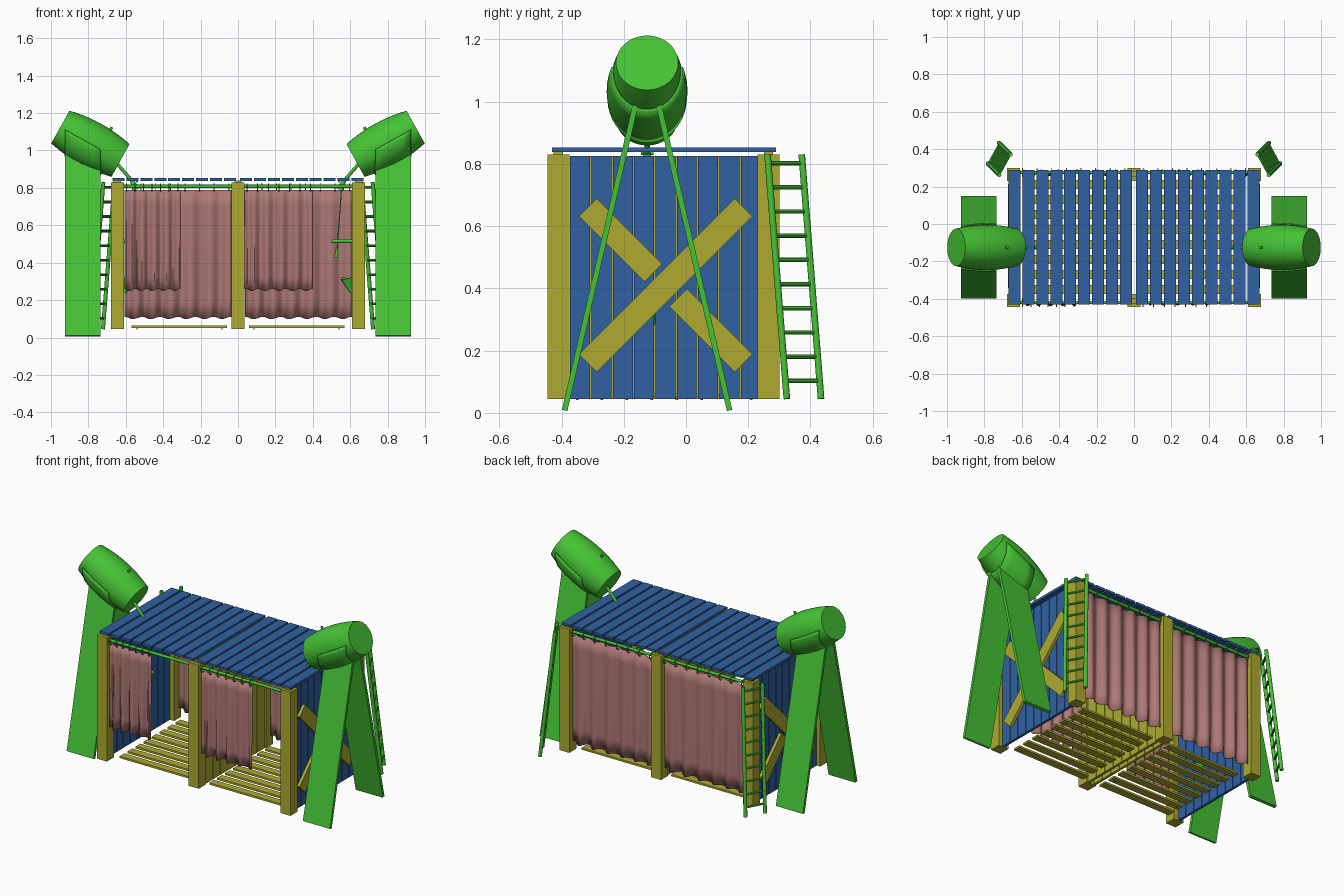
import bpy, bmesh, math
from mathutils import Vector, Matrix

cube = bpy.data.objects.get("Cube")
if cube:
    bpy.data.objects.remove(cube, do_unlink=True)


def material(name, rgb):
    m = bpy.data.materials.new(name)
    m.use_nodes = True
    m.diffuse_color = (*rgb, 1)
    m.node_tree.nodes["Principled BSDF"].inputs["Base Color"].default_value = (*rgb, 1)
    return m


GREEN = material("green", (0.06, 0.54, 0.035))
BLUE = material("blue", (0.03, 0.12, 0.36))
YELLOW = material("ochre yellow", (0.42, 0.40, 0.03))
PINK = material("dusty pink", (0.42, 0.19, 0.18))


def finish(bm, name, mat, smooth=False):
    bmesh.ops.recalc_face_normals(bm, faces=bm.faces)
    me = bpy.data.meshes.new(name)
    bm.to_mesh(me)
    bm.free()
    me.materials.append(mat)
    ob = bpy.data.objects.new(name, me)
    bpy.context.collection.objects.link(ob)
    if smooth:
        bpy.ops.object.select_all(action='DESELECT')
        ob.select_set(True)
        bpy.context.view_layer.objects.active = ob
        bpy.ops.object.shade_smooth_by_angle(angle=math.radians(40))
    return ob


def add_box(bm, lo, hi):
    lo, hi = Vector(lo), Vector(hi)
    m = Matrix.Translation((lo + hi) / 2) @ Matrix.Diagonal((*(hi - lo), 1))
    bmesh.ops.create_cube(bm, size=1, matrix=m)


def add_beam(bm, p, q, width, thick, across=(1, 0, 0)):
    """Board from p to q; width runs along the across direction."""
    p, q, a = Vector(p), Vector(q), Vector(across)
    d = (q - p).normalized()
    n = d.cross(a).normalized()
    rot = Matrix((a * width, n * thick, q - p)).transposed().to_4x4()
    bmesh.ops.create_cube(bm, size=1, matrix=Matrix.Translation((p + q) / 2) @ rot)


def add_rod(bm, p, q, r, r2=None, sides=12):
    p, q = Vector(p), Vector(q)
    rot = (q - p).to_track_quat('Z', 'Y').to_matrix().to_4x4()
    bmesh.ops.create_cone(bm, cap_ends=True, segments=sides, radius1=r,
                          radius2=r if r2 is None else r2, depth=(q - p).length,
                          matrix=Matrix.Translation((p + q) / 2) @ rot)


# Corner and middle posts with roof spacers
bm = bmesh.new()
for x in (-0.645, 0, 0.645):
    for y in (-0.41, 0.265):
        add_box(bm, (x - 0.035, y - 0.035, 0.045), (x + 0.035, y + 0.035, 0.83))
        add_box(bm, (x - 0.02, y - 0.015, 0.83), (x + 0.02, y + 0.015, 0.84))
finish(bm, "posts", YELLOW)

# Roof planks
bm = bmesh.new()
for s in (-1, 1):
    for i in range(9):
        x = s * (0.043 + i * 0.0745)
        add_box(bm, (x - 0.032, -0.43, 0.838), (x + 0.032, 0.29, 0.853))
finish(bm, "roof_planks", BLUE)

for s, side in ((1, "left"), (-1, "right")):
    # Side wall planks and double middle partition
    wall, part = bmesh.new(), bmesh.new()
    for i in range(9):
        y = -0.34 + i * 0.0685
        add_box(wall, (s * 0.647 - 0.008, y - 0.032, 0.045), (s * 0.647 + 0.008, y + 0.032, 0.825))
    for i in range(8):
        y = -0.333 + i * 0.0745
        add_box(part, (s * 0.021 - 0.008, y - 0.035, 0.045), (s * 0.021 + 0.008, y + 0.035, 0.825))
    finish(wall, side + "_wall_planks", BLUE)
    finish(part, side + "_partition_planks", YELLOW)

    # Crossed braces
    bm = bmesh.new()
    X = s * 0.664
    c = Vector((X, -0.065, 0.41))
    up, down = Vector((0, 0.25, 0.25)), Vector((0, 0.25, -0.25))
    add_beam(bm, c - up, c + up, 0.018, 0.08)
    for k in (-1, 1):
        add_beam(bm, c + down * k * 0.16, c + down * k, 0.018, 0.08)
    finish(bm, side + "_cross_brace", YELLOW)

    # Floor slats with nails
    bm = bmesh.new()
    for i in range(8):
        y = -0.35 + i * 0.08
        x0, x1 = sorted((s * 0.06, s * 0.57))
        add_box(bm, (x0, y - 0.024, 0.051), (x1, y + 0.024, 0.063))
        for x in (s * 0.085, s * 0.54):
            add_rod(bm, (x, y, 0.042), (x, y, 0.052), 0.004, sides=6)
    finish(bm, side + "_floor_slats", YELLOW)

    # Barrel, bulged along a tilted axis
    tilt = math.radians(29)
    d = Vector((s * math.cos(tilt), 0, math.sin(tilt)))
    n = Vector((-s * math.sin(tilt), 0, math.cos(tilt)))
    Y = Vector((0, 1, 0))
    mid = Vector((s * 0.789, -0.125, 1.036))
    L, N = 0.184, 40

    def radius(t):
        return 0.1 + 0.021 * (1 - (t / L) ** 2)

    bm = bmesh.new()
    rings = []
    for j in range(11):
        t = -L + 2 * L * j / 10
        rings.append([bm.verts.new(mid + d * t + radius(t) *
                      (Y * math.cos(a) + n * math.sin(a)))
                      for a in (2 * math.pi * k / N for k in range(N))])
    for r0, r1 in zip(rings, rings[1:]):
        for k in range(N):
            bm.faces.new((r0[k], r0[(k + 1) % N], r1[(k + 1) % N], r1[k]))
    bm.faces.new(rings[0])
    bm.faces.new(rings[-1])
    finish(bm, side + "_barrel", GREEN, True)

    # Cradle wrapped under the barrel, trimmed in line with the legs
    bm = bmesh.new()
    strips = []
    for k in range(21):
        a = math.pi + math.pi * k / 20
        row = []
        for x in (0.735, 0.78, 0.83, 0.88, 0.925):
            off = Y * math.cos(a) + n * math.sin(a)
            t = (x - abs(mid.x) + 0.123 * math.sin(a) * math.sin(tilt)) / math.cos(tilt)
            t = min(t, L - 0.005)
            row.append(bm.verts.new(mid + d * t + off * (radius(t) + 0.001)))
        strips.append(row)
    for r0, r1 in zip(strips, strips[1:]):
        for k in range(4):
            bm.faces.new((r0[k], r0[k + 1], r1[k + 1], r1[k]))
    ob = finish(bm, side + "_barrel_cradle", GREEN, True)
    mod = ob.modifiers.new("thickness", 'SOLIDIFY')
    mod.thickness = 0.008
    mod.offset = 1

    # Splayed stand legs
    bm = bmesh.new()
    for k in (-1, 1):
        add_beam(bm, (s * 0.83, -0.125 + k * 0.265, 0.008),
                 (s * 0.83, -0.125 + k * 0.035, 1.0), 0.19, 0.018)
    finish(bm, side + "_stand_legs", GREEN)

    # Bung, water pipe, pull cord, tap bar and soap cup
    bm = bmesh.new()
    y = -0.125

    def rod(x0, z0, x1, z1, r, r2=None):
        add_rod(bm, (s * x0, y, z0), (s * x1, y, z1), r, r2)

    rod(0.69, 1.09, 0.675, 1.125, 0.008)
    rod(0.66, 0.945, 0.555, 0.825, 0.009)
    rod(0.565, 0.835, 0.545, 0.79, 0.012, 0.02)
    rod(0.555, 0.82, 0.53, 0.47, 0.003)
    rod(0.53, 0.48, 0.525, 0.425, 0.006, 0.011)
    rod(0.50, 0.515, 0.64, 0.515, 0.01)
    rod(0.605, 0.24, 0.585, 0.315, 0.008, 0.035)
    rod(0.55, 0.315, 0.64, 0.31, 0.006)
    add_rod(bm, (s * 0.54, y - 0.02, 0.835), (s * 0.54, y + 0.02, 0.835), 0.006)
    finish(bm, side + "_shower_fittings", GREEN, True)

    # Leaning ladder at the back corner
    bm = bmesh.new()
    tops = [Vector((s * 0.72, 0.262, 0.83)), Vector((s * 0.66, 0.372, 0.83))]
    lean = Vector((s * 0.062, 0.062, -0.785))
    for t in tops:
        add_rod(bm, t, t + lean, 0.011)
    for i in range(10):
        f = 0.035 + i * 0.099
        add_rod(bm, tops[0] + lean * f, tops[1] + lean * f, 0.007, sides=8)
    finish(bm, side + "_ladder", GREEN, True)


def curtain(name, x0, x1, y, z0, folds):
    """Pleated cloth with a wavy hem, hung from rings."""
    bm = bmesh.new()
    nx, nz = folds * 10, 8
    grid = []
    for i in range(nx + 1):
        u = i / nx
        w = math.sin(2 * math.pi * folds * u + 0.7 * math.sin(5 * u))
        hem = z0 + 0.006 * math.cos(2 * math.pi * folds * u)
        grid.append([bm.verts.new((x0 + (x1 - x0) * u, y + w * (0.016 - 0.008 * j / nz),
                                   hem + (0.79 - hem) * j / nz)) for j in range(nz + 1)])
    for a, b in zip(grid, grid[1:]):
        for j in range(nz):
            bm.faces.new((a[j], b[j], b[j + 1], a[j + 1]))
    ob = finish(bm, name, PINK, True)
    ob.modifiers.new("cloth", 'SOLIDIFY').thickness = 0.004
    # Rings as short hoops around the rod
    bm = bmesh.new()
    for i in range(folds + 2):
        x = x0 + 0.012 + (x1 - x0 - 0.024) * i / (folds + 1)
        pts = [Vector((x, y + 0.021 * math.cos(a), 0.802 + 0.021 * math.sin(a)))
               for a in (math.pi * k / 5 for k in range(10))]
        for k in range(10):
            add_rod(bm, pts[k], pts[(k + 1) % 10], 0.003, sides=6)
    finish(bm, name + "_rings", GREEN)


FRONT, BACK = -0.42, 0.275
curtain("front_right_curtain", -0.608, -0.31, FRONT, 0.255, 5)
curtain("front_left_curtain", 0.037, 0.40, FRONT, 0.255, 5)
curtain("back_right_curtain", -0.608, -0.037, BACK, 0.105, 6)
curtain("back_left_curtain", 0.037, 0.608, BACK, 0.105, 6)

# Curtain rods
bm = bmesh.new()
for y in (FRONT, BACK):
    add_rod(bm, (-0.62, y, 0.808), (0.62, y, 0.808), 0.009)
finish(bm, "curtain_rods", GREEN, True)
